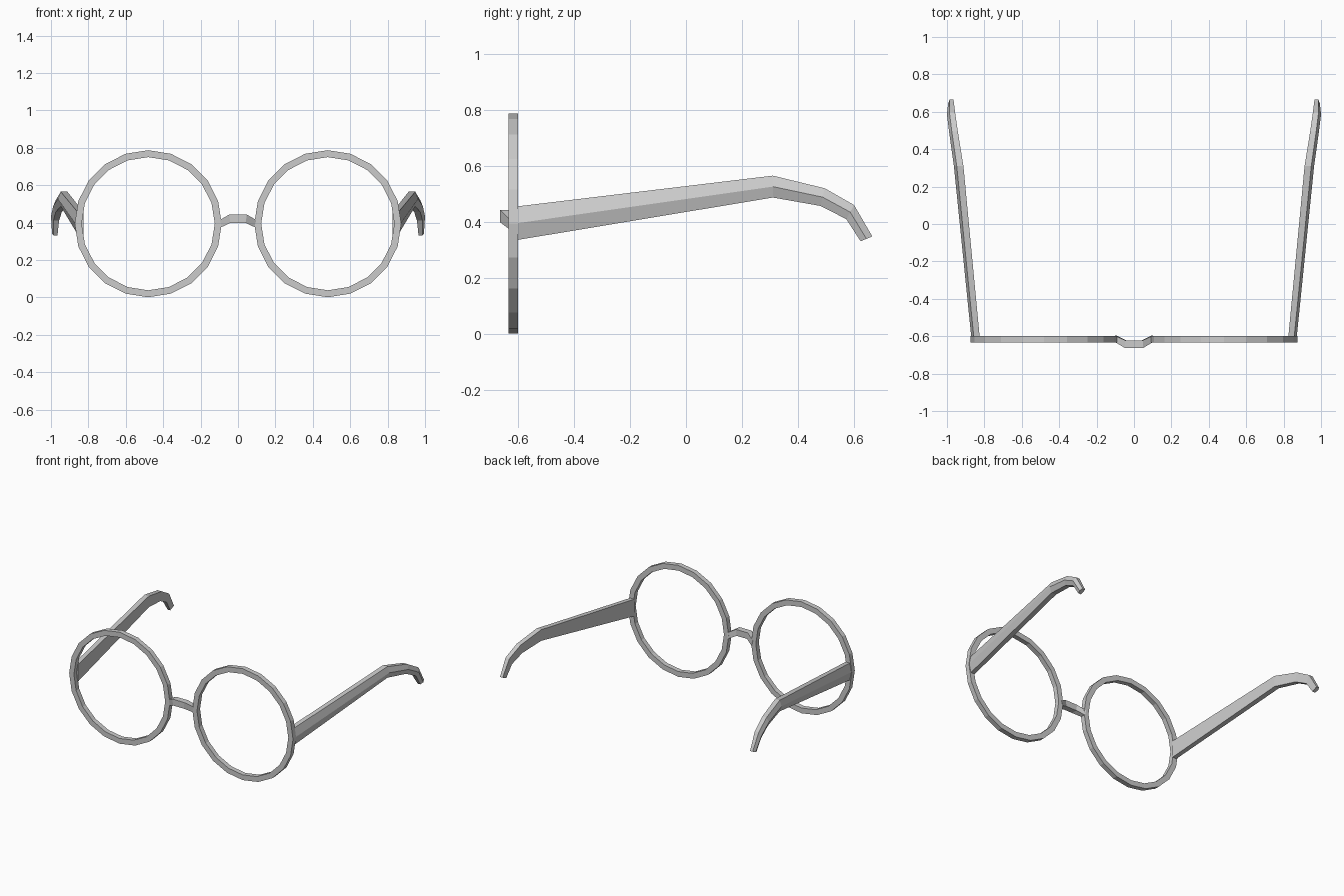
import bpy
import bmesh
import math

if "Cube" in bpy.data.objects:
    bpy.data.objects.remove(bpy.data.objects["Cube"])


def loft(name, rings, closed=False):
    """Skin matching rings of points; closed joins last ring to first."""
    bm = bmesh.new()
    vs = [[bm.verts.new(p) for p in ring] for ring in rings]
    n = len(vs[0])
    pairs = list(zip(vs, vs[1:]))
    if closed:
        pairs.append((vs[-1], vs[0]))
    for a, b in pairs:
        for i in range(n):
            j = (i + 1) % n
            bm.faces.new((a[i], a[j], b[j], b[i]))
    if not closed:
        bm.faces.new(vs[0])
        bm.faces.new(vs[-1])
    bmesh.ops.recalc_face_normals(bm, faces=bm.faces)
    mesh = bpy.data.meshes.new(name)
    bm.to_mesh(mesh)
    bm.free()
    obj = bpy.data.objects.new(name, mesh)
    bpy.context.collection.objects.link(obj)
    return obj


def mirror_x(obj):
    mod = obj.modifiers.new("Mirror", 'MIRROR')
    mod.use_axis = (True, False, False)


# Round 20-sided lens rims
CX, CZ, R_OUT, R_IN = 0.48, 0.394, 0.393, 0.356
Y_FRONT, Y_BACK = -0.634, -0.6
rim_rings = []
for k in range(20):
    a = math.tau * k / 20
    rim_rings.append([(CX + r * math.cos(a), y, CZ + r * math.sin(a))
                      for r, y in ((R_OUT, Y_FRONT), (R_OUT, Y_BACK),
                                   (R_IN, Y_BACK), (R_IN, Y_FRONT))])
mirror_x(loft("lens_rim", rim_rings, closed=True))

# Arched nose bridge: top (x, z), bottom (x, z), front y, back y
half = [((0.102, 0.411), (0.092, 0.374), -0.631, -0.597),
        ((0.047, 0.443), (0.041, 0.399), -0.664, -0.622)]


def bridge_ring(s, side):
    (tx, tz), (bx, bz), yf, yb = s
    return [(side * tx, yf, tz), (side * tx, yb, tz),
            (side * bx, yb, bz), (side * bx, yf, bz)]


loft("nose_bridge", [bridge_ring(half[0], -1), bridge_ring(half[1], -1),
                     bridge_ring(half[1], 1), bridge_ring(half[0], 1)])

# Temple arms with a ridged outer face and hooked ear tip:
# inner x, outer x, top (y, z), bottom (y, z)
stations = [(0.825, 0.870, (-0.605, 0.455), (-0.605, 0.335)),
            (0.912, 0.963, (0.310, 0.565), (0.310, 0.487)),
            (0.942, 0.988, (0.495, 0.520), (0.480, 0.457)),
            (0.957, 1.000, (0.600, 0.460), (0.572, 0.410)),
            (0.965, 0.994, (0.665, 0.348), (0.623, 0.331))]
arm_rings = []
for xi, xo, (ty, tz), (by, bz) in stations:
    xs = xo - 0.3 * (xo - xi)
    arm_rings.append([(xi, ty, tz), (xs, ty, tz),
                      (xo, (ty + by) / 2, (tz + bz) / 2),
                      (xs, by, bz), (xi, by, bz)])
mirror_x(loft("temple_arm", arm_rings))
